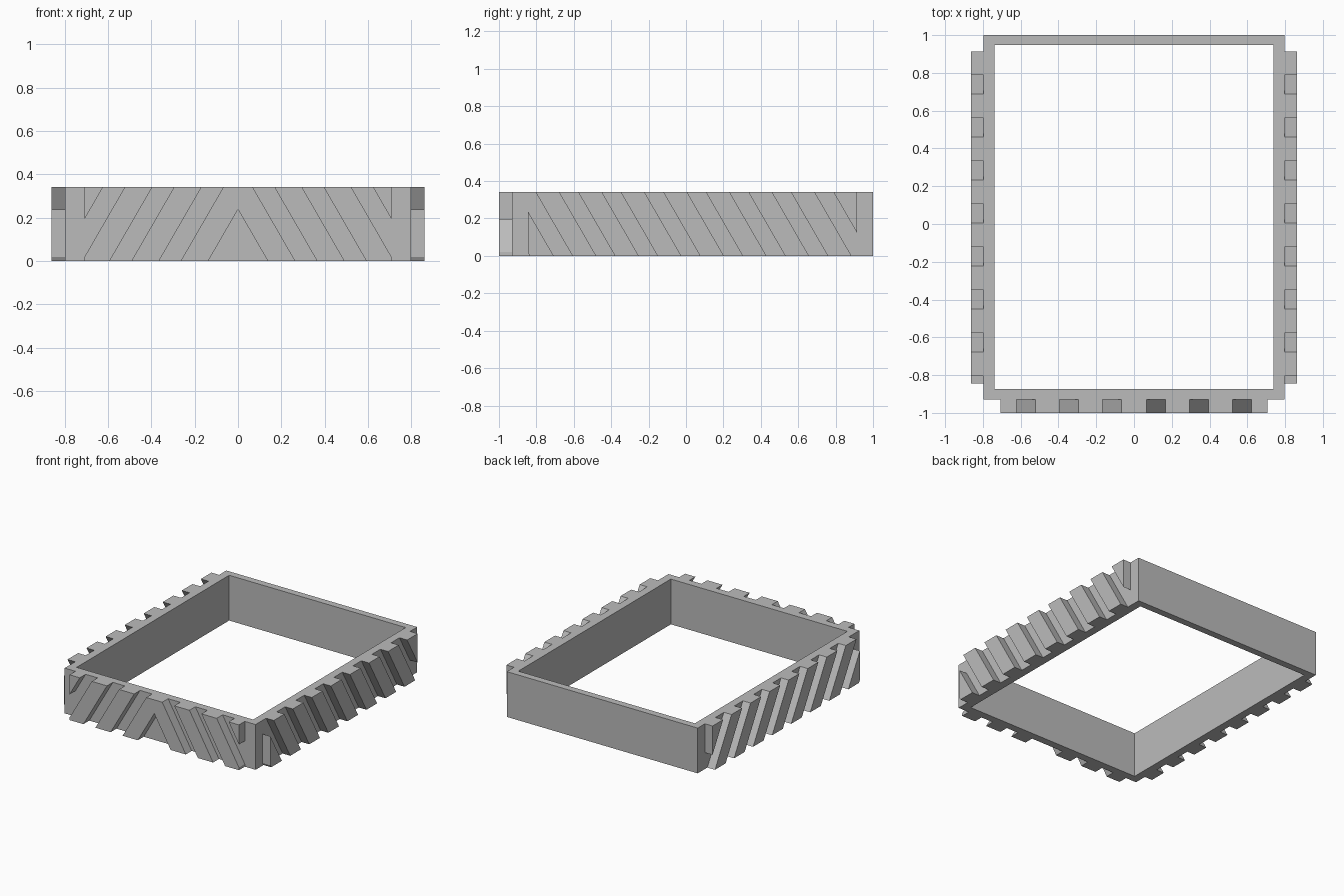
import bpy, bmesh, math
from mathutils import Vector

HEIGHT = 0.342
LEAN = HEIGHT * math.tan(math.radians(30))   # sideways run of a slanted slat
PITCH = 0.2275
SLAT = 0.127

if "Cube" in bpy.data.objects:
    bpy.data.objects.remove(bpy.data.objects["Cube"])

grey = bpy.data.materials.new("plain grey")
grey.use_nodes = True
colour = (0.5, 0.5, 0.5, 1)
grey.diffuse_color = colour
grey.node_tree.nodes["Principled BSDF"].inputs["Base Color"].default_value = colour


def finish(name, bm, mirrored=False):
    bmesh.ops.recalc_face_normals(bm, faces=bm.faces)
    mesh = bpy.data.meshes.new(name)
    bm.to_mesh(mesh)
    bm.free()
    mesh.materials.append(grey)
    obj = bpy.data.objects.new(name, mesh)
    bpy.context.collection.objects.link(obj)
    if mirrored:
        obj.modifiers.new("Mirror", 'MIRROR').use_axis[0] = True
    return obj


def extrude(bm, offset):
    result = bmesh.ops.extrude_face_region(bm, geom=list(bm.faces))
    verts = [g for g in result["geom"] if isinstance(g, bmesh.types.BMVert)]
    bmesh.ops.translate(bm, verts=verts, vec=offset)


def slats(name, starts, low, high, base, along, outward):
    """Leaning slats on a wall, trimmed to the span low..high along the wall."""
    bm = bmesh.new()
    for s in starts:
        outline = [(s, HEIGHT), (s + SLAT, HEIGHT), (s + SLAT + LEAN, 0), (s + LEAN, 0)]
        bm.faces.new([bm.verts.new(base + along * u + Vector((0, 0, z))) for u, z in outline])
    for limit, side in ((low, -1), (high, 1)):
        bmesh.ops.bisect_plane(bm, geom=bm.verts[:] + bm.edges[:] + bm.faces[:],
                               plane_co=base + along * limit, plane_no=along * side,
                               clear_outer=True)
    extrude(bm, outward)
    # Open the seam so the mirrored chevron joins cleanly
    seam = [f for f in bm.faces if all(abs(v.co.x) < 1e-4 for v in f.verts)]
    bmesh.ops.delete(bm, geom=seam, context='FACES')
    return finish(name, bm, mirrored=True)


# Open rectangular frame
def rectangle(bm, x, y0, y1):
    return [bm.verts.new((px, py, 0)) for px, py in ((-x, y0), (x, y0), (x, y1), (-x, y1))]


bm = bmesh.new()
outer = rectangle(bm, 0.798, -0.93, 1.0)
inner = rectangle(bm, 0.738, -0.873, 0.948)
for i in range(4):
    j = (i + 1) % 4
    bm.faces.new((outer[i], outer[j], inner[j], inner[i]))
extrude(bm, Vector((0, 0, HEIGHT)))
finish("frame", bm)

# Chevron slats on the front
slats("front_slats", [-0.06 + PITCH * k for k in range(4)], 0, 0.708,
      Vector((0, -0.93, 0)), Vector((1, 0, 0)), Vector((0, -0.07, 0)))

# Slanted slats on both sides
slats("side_slats", [0.788 - PITCH * k for k in range(9)], -0.845, 0.914,
      Vector((0.798, 0, 0)), Vector((0, 1, 0)), Vector((0.064, 0, 0)))
